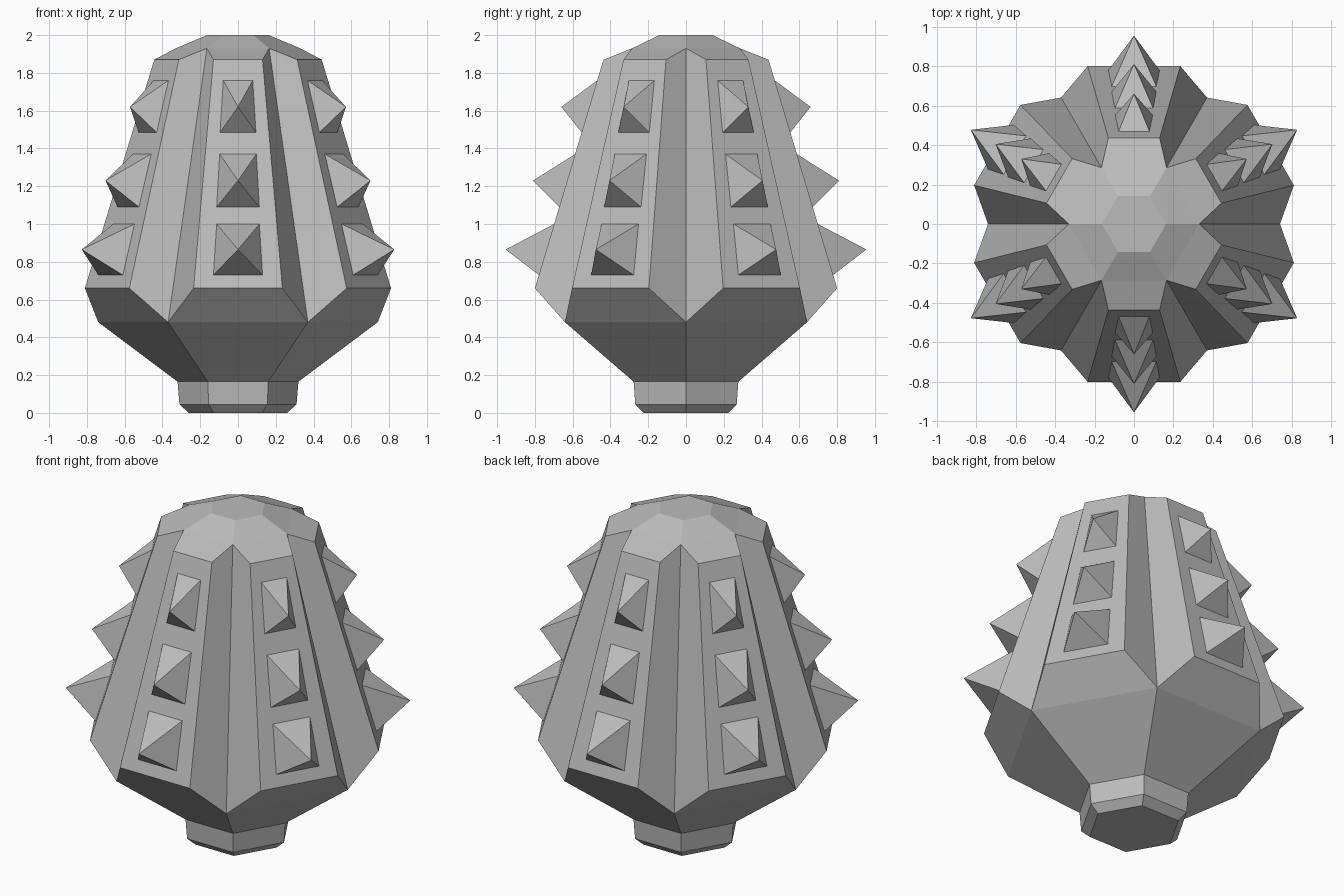
import bpy
import bmesh
from math import radians
from mathutils import Matrix, Vector

SIDES = 6

old = bpy.data.objects.get("Cube")
if old:
    bpy.data.objects.remove(old, do_unlink=True)

grey = bpy.data.materials.new("plain grey")
colour = (0.5, 0.5, 0.5, 1.0)
grey.use_nodes = True
grey.diffuse_color = colour
grey.node_tree.nodes["Principled BSDF"].inputs["Base Color"].default_value = colour


def turn(point, step):
    return Matrix.Rotation(radians(60 * step), 3, "Z") @ Vector(point)


def finish(name, bm):
    bmesh.ops.remove_doubles(bm, verts=bm.verts, dist=0.0005)
    bmesh.ops.recalc_face_normals(bm, faces=bm.faces)
    mesh = bpy.data.meshes.new(name)
    bm.to_mesh(mesh)
    bm.free()
    mesh.materials.append(grey)
    obj = bpy.data.objects.new(name, mesh)
    bpy.context.collection.objects.link(obj)
    return obj


def add_face(bm, points):
    bm.faces.new([bm.verts.new(p) for p in points])


def hex_edge(radius, z):
    """Left and right ends of the front edge of a hexagon."""
    return [turn((radius, 0, z), -2), turn((radius, 0, z), -1)]


def panel_edge(half_width, y, z):
    return [Vector((-half_width, y, z)), Vector((half_width, y, z))]


# One sixth of the body: rows of paired points
waist = hex_edge(0.74, 0.48)
groove_top = hex_edge(0.33, 1.93)
panel_low = panel_edge(0.235, -0.80, 0.66)
panel_high = panel_edge(0.13, -0.437, 1.87)
crown = hex_edge(0.163, 2.0)

body = bmesh.new()
for step in range(SIDES):
    def quad(low, high):
        add_face(body, [turn(p, step) for p in (low[0], low[1], high[1], high[0])])

    quad(hex_edge(0.32, 0.165), waist)      # tapering underside
    quad(waist, panel_low)                  # lower lip of the panel
    quad(panel_low, panel_high)             # raised panel
    quad(panel_high, groove_top)            # cap overhang
    quad(groove_top, crown)                 # cap slope
    for side in (0, 1):                     # walls of the V grooves
        wall = (waist[side], panel_low[side], panel_high[side], groove_top[side])
        add_face(body, [turn(p, step) for p in wall])
add_face(body, [turn(crown[0], s) for s in range(SIDES)])
finish("ribbed_body", body)

# Hexagonal foot with a chamfered bottom
foot = bmesh.new()
rows = [hex_edge(r, z) for r, z in ((0.26, 0), (0.31, 0.045), (0.32, 0.165))]
for step in range(SIDES):
    for low, high in zip(rows, rows[1:]):
        add_face(foot, [turn(p, step) for p in (low[0], low[1], high[1], high[0])])
add_face(foot, [turn(rows[0][0], s) for s in range(SIDES)])
finish("foot", foot)


def panel_y(z):
    low, high = panel_low[0], panel_high[0]
    return low.y + (high.y - low.y) * (z - low.z) / (high.z - low.z)


# Three pyramid spikes on each panel: base z, top z, half widths, tip
spikes = {
    "lower": (0.73, 1.00, 0.13, 0.113, (0, -0.955, 0.865)),
    "middle": (1.09, 1.37, 0.113, 0.097, (0, -0.81, 1.23)),
    "upper": (1.485, 1.76, 0.095, 0.078, (0, -0.66, 1.62)),
}
for name, (z0, z1, w0, w1, tip) in spikes.items():
    bm = bmesh.new()
    for step in range(SIDES):
        base = panel_edge(w0, panel_y(z0), z0) + panel_edge(w1, panel_y(z1), z1)[::-1]
        for i in range(4):
            add_face(bm, [turn(p, step) for p in (base[i], base[(i + 1) % 4], tip)])
    finish(name + "_spikes", bm)
